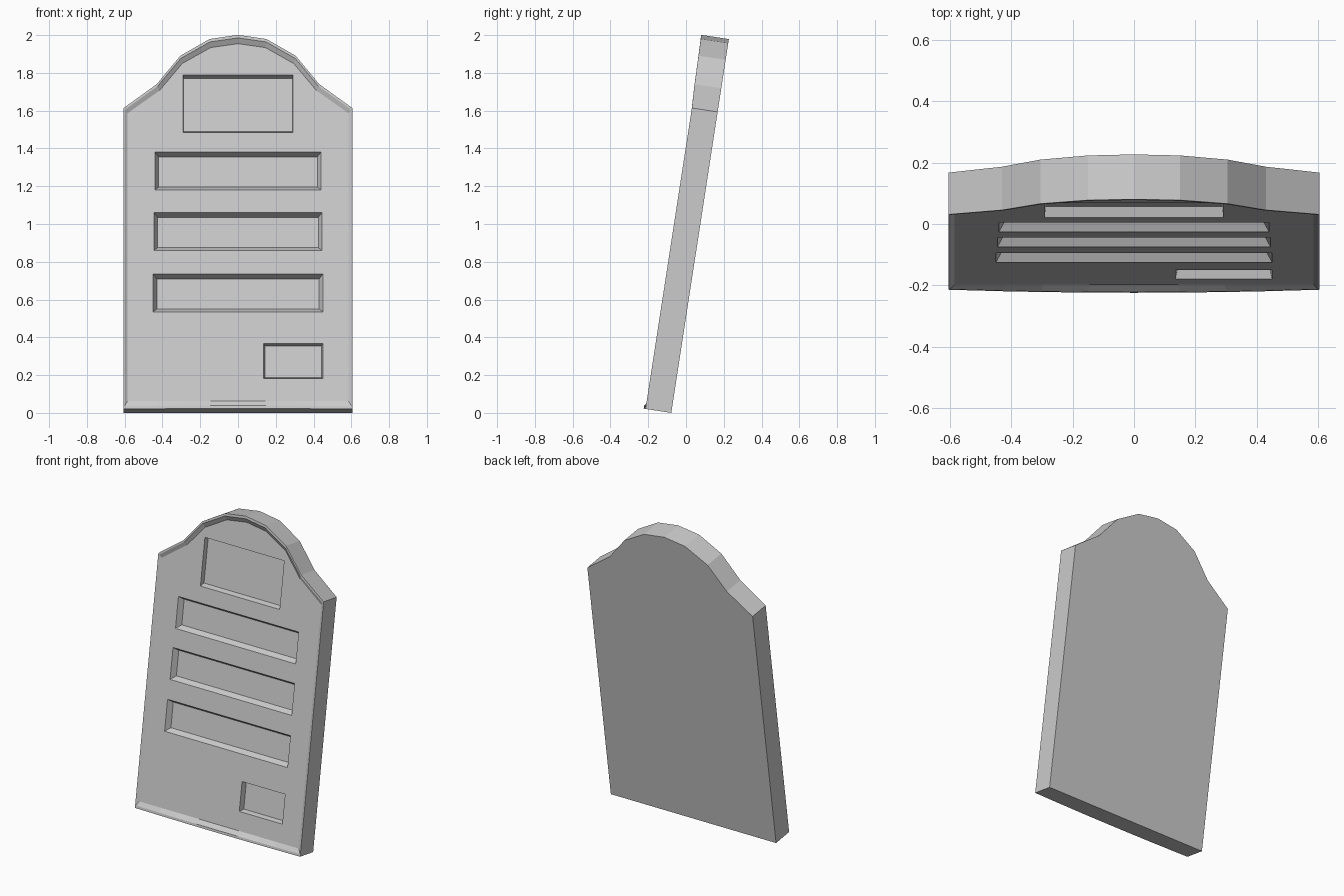
import bpy, bmesh, math

if "Cube" in bpy.data.objects:
    bpy.data.objects.remove(bpy.data.objects["Cube"])

LEAN = math.radians(8.76)
HALF = [(0.605, 1.612), (0.43, 1.739), (0.305, 1.891), (0.15, 1.98)]
TOP = [(-x, v) for x, v in HALF] + [(0, 2.002)] + HALF[::-1]
PANEL = 0.128      # distance of the recessed front panel from the back
FLOOR = 0.093      # distance of the pocket floors from the back


def finish(name, bm):
    bmesh.ops.recalc_face_normals(bm, faces=bm.faces)
    me = bpy.data.meshes.new(name)
    bm.to_mesh(me)
    bm.free()
    ob = bpy.data.objects.new(name, me)
    bpy.context.collection.objects.link(ob)
    ob.location = (0, -0.078, 0)
    ob.rotation_euler = (-LEAN, 0, 0)
    return ob


def crown(x):
    return 0.148 - 0.01 * (x / 0.605) ** 2


# Slab: closed outline loops from the back, to the rim, into the recessed panel
bm = bmesh.new()
n = len(TOP)
outline = TOP + [(x, 0.0) for x, v in reversed(TOP)]


def ring(sx, sv, depth):
    return [bm.verts.new((x * sx, -depth(x), 1 + (v - 1) * sv)) for x, v in outline]


rings = [ring(1, 1, lambda x: 0),
         ring(1, 1, crown),
         ring(0.992, 0.984, crown),
         ring(0.967, 0.956, lambda x: PANEL)]
for a, b in zip(rings, rings[1:]):
    for i in range(2 * n):
        j = (i + 1) % (2 * n)
        bm.faces.new((a[i], a[j], b[j], b[i]))
for r in (rings[0], rings[-1]):
    for i in range(n - 1):
        bm.faces.new((r[i], r[i + 1], r[2 * n - 2 - i], r[2 * n - 1 - i]))
slab = finish("leaning_slab", bm)

# Pockets: x range, height range, side slope, top and bottom slope
pockets = [(-0.29, 0.29, 1.481, 1.789, 0.001, 0.012),
           (-0.44, 0.44, 1.175, 1.377, 0.02, 0.02),
           (-0.445, 0.445, 0.851, 1.053, 0.02, 0.02),
           (-0.45, 0.45, 0.522, 0.724, 0.02, 0.02),
           (0.135, 0.45, 0.164, 0.353, 0.008, 0.01)]
bm = bmesh.new()
for x0, x1, v0, v1, sx, sv in pockets:
    loops = []
    for dx, dv, d in ((0, 0, 0.2), (0, 0, PANEL), (sx, sv, FLOOR)):
        loops.append([bm.verts.new((x, -d, v)) for x, v in
                      ((x0 + dx, v0 + dv), (x1 - dx, v0 + dv),
                       (x1 - dx, v1 - dv), (x0 + dx, v1 - dv))])
    for a, b in zip(loops, loops[1:]):
        for i in range(4):
            j = (i + 1) % 4
            bm.faces.new((a[i], a[j], b[j], b[i]))
    bm.faces.new(loops[0])
    bm.faces.new(loops[-1])
cutter = finish("pocket_cutter", bm)
cutter.hide_render = True
cutter.display_type = 'WIRE'

mod = slab.modifiers.new("pockets", 'BOOLEAN')
mod.operation = 'DIFFERENCE'
mod.solver = 'EXACT'
mod.object = cutter
